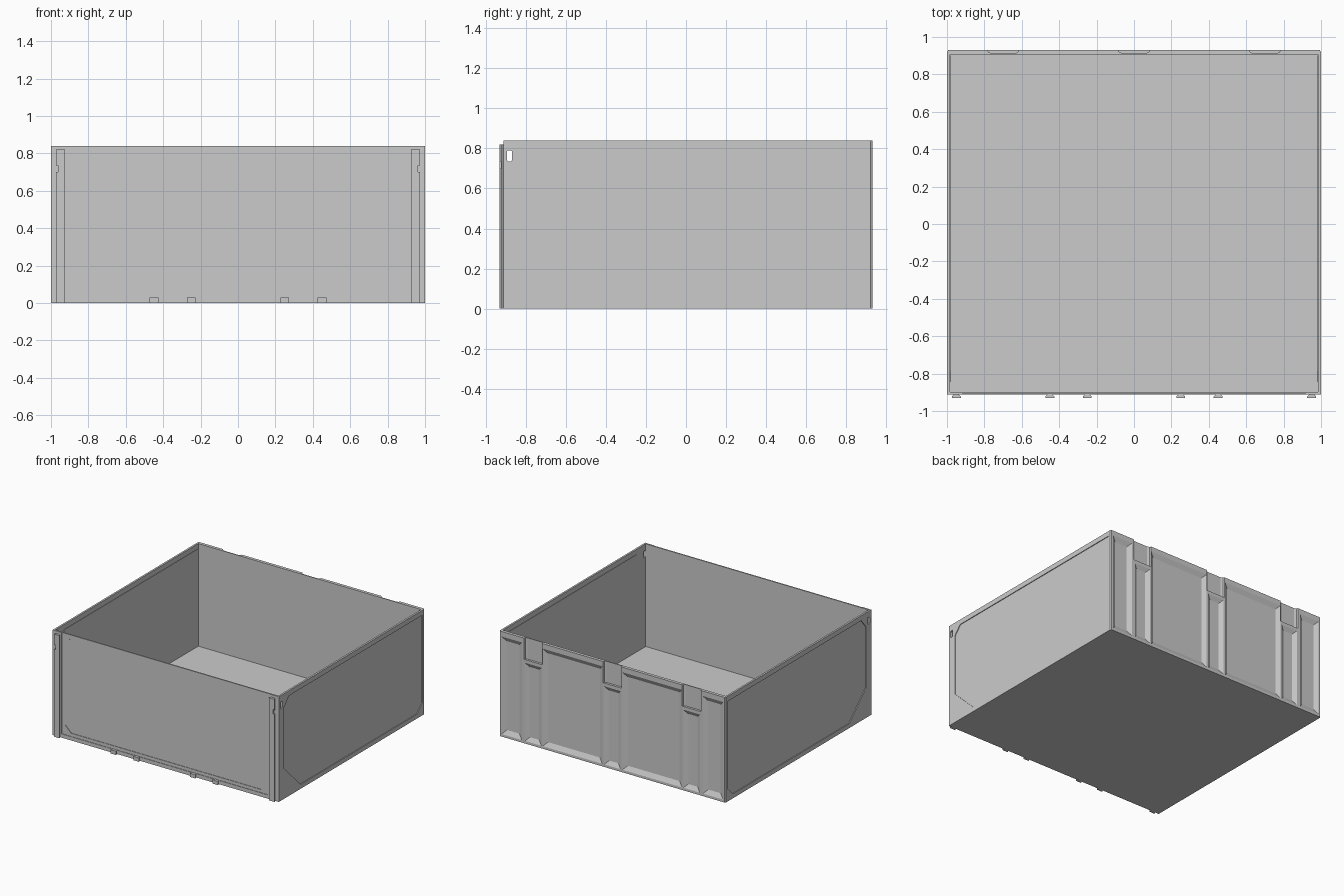
import bpy, bmesh

if "Cube" in bpy.data.objects:
    bpy.data.objects.remove(bpy.data.objects["Cube"])

ORDER = {'x': lambda u, v, w: (w, u, v),
         'y': lambda u, v, w: (u, w, v),
         'z': lambda u, v, w: (u, v, w)}


def add_prism(bm, pts, axis, a, b, end_pts=None):
    """Loft a polygon from a to b along an axis; end_pts gives a taper."""
    f = ORDER[axis]
    lo = [bm.verts.new(f(u, v, a)) for u, v in pts]
    hi = [bm.verts.new(f(u, v, b)) for u, v in (end_pts or pts)]
    n = len(pts)
    bm.faces.new(lo)
    bm.faces.new(hi[::-1])
    for i in range(n):
        bm.faces.new((lo[i], lo[(i + 1) % n], hi[(i + 1) % n], hi[i]))


def finish(bm, name):
    bmesh.ops.recalc_face_normals(bm, faces=bm.faces[:])
    me = bpy.data.meshes.new(name)
    bm.to_mesh(me)
    bm.free()
    ob = bpy.data.objects.new(name, me)
    bpy.context.collection.objects.link(ob)
    return ob


def prism(name, *args):
    bm = bmesh.new()
    add_prism(bm, *args)
    return finish(bm, name)


def rect(u0, u1, v0, v1):
    return [(u0, v0), (u1, v0), (u1, v1), (u0, v1)]


def octagon(u0, u1, v0, v1, c):
    return [(u0 + c, v0), (u1 - c, v0), (u1, v0 + c), (u1, v1 - c),
            (u1 - c, v1), (u0 + c, v1), (u0, v1 - c), (u0, v0 + c)]


def cut(ob, cutter):
    """Subtract the cutter and discard it."""
    cutter.hide_render = True
    m = ob.modifiers.new("cut", 'BOOLEAN')
    m.operation, m.solver, m.object = 'DIFFERENCE', 'EXACT', cutter
    bpy.ops.object.select_all(action='DESELECT')
    bpy.context.view_layer.objects.active = ob
    ob.select_set(True)
    bpy.ops.object.modifier_apply(modifier=m.name)
    bpy.data.objects.remove(cutter)


H = 0.84
SIDE = [(-0.785, 0.80), (0.90, 0.80), (0.90, 0.10), (0.835, 0.035),
        (-0.635, 0.035), (-0.845, 0.24), (-0.845, 0.73)]

# tub body with chamfered back corners
tub = prism("tub", [(-1, -0.908), (1, -0.908), (1, 0.92), (0.993, 0.93),
                    (-0.993, 0.93), (-1, 0.92)], 'z', 0, H)

bm = bmesh.new()
# open interior
add_prism(bm, rect(-0.985, 0.985, -0.898, 0.905), 'z', 0.02, 1)
# shallow side and front panels
for s in (-1, 1):
    add_prism(bm, SIDE, 'x', s * 0.994, s * 1.05)
add_prism(bm, octagon(-0.89, 0.89, 0.055, 0.815, 0.05), 'y', -0.95, -0.904)


# sloped-edge pockets in the back wall
def pocket(x0, x1, z1, bev):
    z0 = 0.02
    add_prism(bm, rect(x0, x1, z0, z1), 'y', 0.9301, 0.912,
              rect(x0 + bev, x1 - bev, z0 + bev, z1 - bev))


for x0, x1 in ((0.80, 0.98), (0.088, 0.617)):
    pocket(x0, x1, 0.80, 0.035)
    pocket(-x1, -x0, 0.80, 0.035)
# hinge notches at the rim with a slot pocket below each
for x in (-0.7, 0, 0.7):
    pocket(x - 0.073, x + 0.073, 0.645, 0.032)
    add_prism(bm, [(x - 0.082, 0.9301), (x + 0.082, 0.9301), (x + 0.078, 0.918),
                   (x + 0.06, 0.912), (x - 0.06, 0.912), (x - 0.078, 0.918)],
              'z', 0.67, 0.9)
cut(tub, finish(bm, "recess_cutter"))

# latch holes through both side walls
bm = bmesh.new()
for s in (-1, 1):
    add_prism(bm, octagon(-0.893, -0.868, 0.735, 0.79, 0.005), 'x', s * 0.95, s * 1.05)
cut(tub, finish(bm, "hole_cutter"))

# inner side panels, front posts and dovetail rails
for s, side in ((-1, "left"), (1, "right")):
    prism(side + "_inner_panel", SIDE, 'x', s * 0.982, s * 0.988)
    prism(side + "_front_post", rect(s * 0.92, s, -0.912, -0.905), 'z', 0, H)
    x = s * 0.95
    wall, tip = 0.013, 0.024
    rail = prism(side + "_front_rail",
                 [(x - tip, -0.93), (x + tip, -0.93), (x + tip, -0.923),
                  (x + wall, -0.911), (x - wall, -0.911), (x - tip, -0.923)],
                 'z', 0, 0.82)
    # small catch notch in the rail
    cut(rail, prism("notch_cutter", rect(-0.94, -0.92, 0.70, 0.735), 'x',
                    x + s * 0.012, x + s * 0.04))

# front sill and its dovetail tabs
prism("front_sill", rect(-0.92, 0.92, -0.912, -0.905), 'z', 0, 0.03)
for i, x in enumerate((-0.45, -0.25, 0.25, 0.45)):
    prism(f"front_tab_{i + 1}",
          [(x - 0.024, -0.93), (x + 0.024, -0.93), (x + 0.024, -0.923),
           (x + 0.013, -0.911), (x - 0.013, -0.911), (x - 0.024, -0.923)],
          'z', 0, 0.03)
